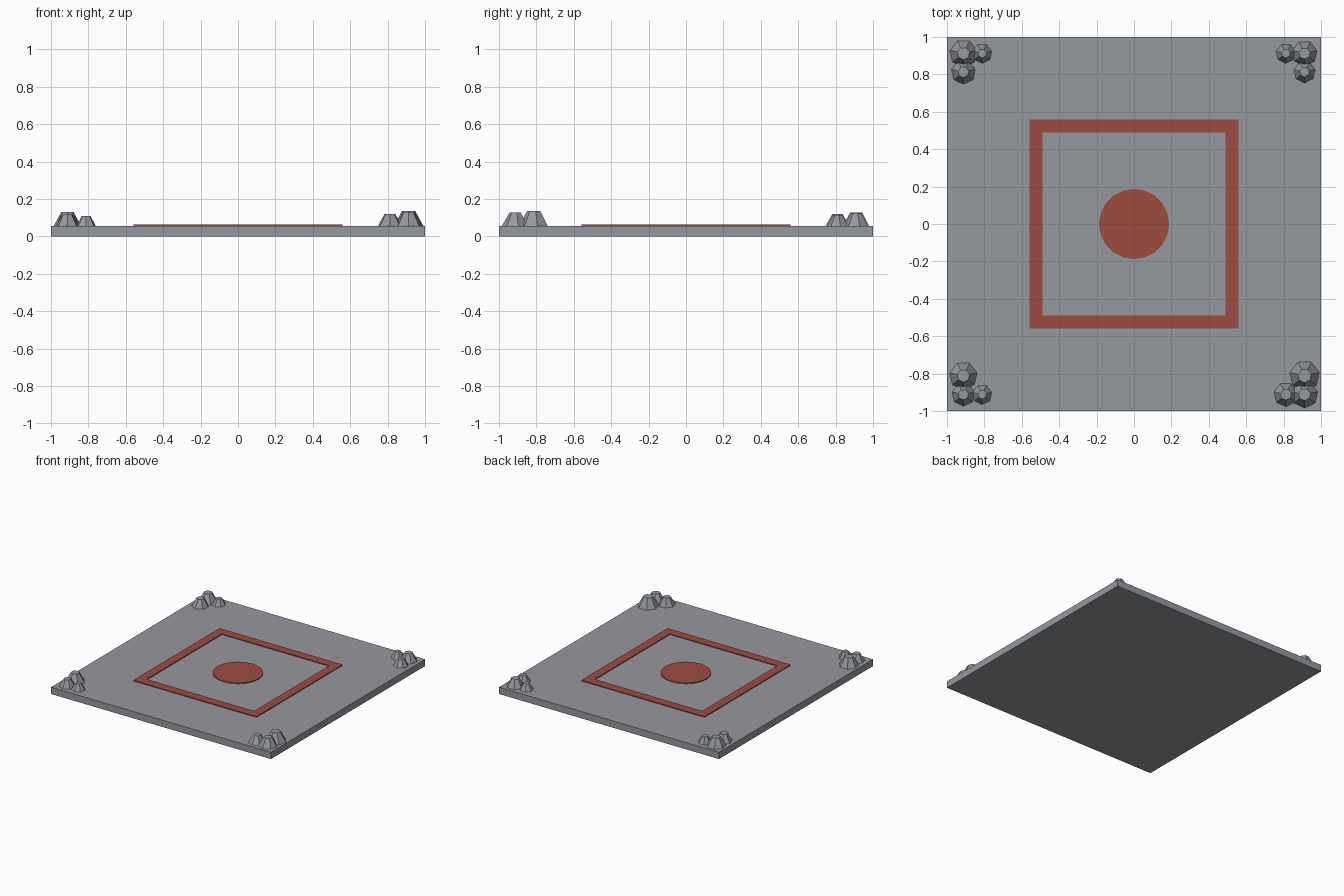
import bpy
import math

cube = bpy.data.objects.get("Cube")
if cube:
    bpy.data.objects.remove(cube, do_unlink=True)

SLAB_TOP = 0.056
MARK_TOP = 0.063


def material(name, rgb):
    mat = bpy.data.materials.new(name)
    mat.use_nodes = True
    colour = (*rgb, 1)
    mat.diffuse_color = colour
    mat.node_tree.nodes["Principled BSDF"].inputs["Base Color"].default_value = colour
    return mat


stone = material("stone grey", (0.30, 0.315, 0.345))
paint = material("brick red", (0.33, 0.072, 0.051))


def finish(name, mat):
    obj = bpy.context.object
    obj.name = name
    obj.data.materials.append(mat)
    return obj


def box(name, mat, x, y, z0, z1, width, depth):
    bpy.ops.mesh.primitive_cube_add(size=1, location=(x, y, (z0 + z1) / 2))
    obj = finish(name, mat)
    obj.scale = (width, depth, z1 - z0)


def rock(name, x, y, radius, turn):
    # Seven-sided tapered stone resting on the slab
    height = radius * 0.98
    bpy.ops.mesh.primitive_cone_add(
        vertices=7, radius1=radius, radius2=radius * 0.45, depth=height,
        location=(x, y, SLAB_TOP + height / 2), rotation=(0, 0, turn))
    finish(name, stone)


# Floor slab
box("floor_slab", stone, 0, 0, 0, SLAB_TOP, 2, 2)

# Square border made of four painted strips
OUTER, WIDTH = 0.56, 0.072
MID = OUTER - WIDTH / 2
for side, label in ((-1, "front"), (1, "back")):
    box(label + "_strip", paint, 0, side * MID, SLAB_TOP, MARK_TOP, 2 * OUTER, WIDTH)
for side, label in ((-1, "right"), (1, "left")):
    box(label + "_strip", paint, side * MID, 0, SLAB_TOP, MARK_TOP,
        WIDTH, 2 * (OUTER - WIDTH))

# Central painted disc
bpy.ops.mesh.primitive_cylinder_add(
    vertices=20, radius=0.188, depth=MARK_TOP - SLAB_TOP,
    location=(0, 0, (SLAB_TOP + MARK_TOP) / 2))
finish("centre_disc", paint)

# Three rocks per corner: corner stone, its neighbour along x, its neighbour along y
FAR, NEAR = 0.912, 0.812
corners = {
    "front_right": (-1, -1, (0.062, 0.053, 0.075)),
    "front_left": (1, -1, (0.072, 0.065, 0.081)),
    "back_right": (-1, 1, (0.074, 0.053, 0.065)),
    "back_left": (1, 1, (0.068, 0.053, 0.058)),
}
for label, (sx, sy, radii) in corners.items():
    spots = ((FAR, FAR), (NEAR, FAR), (FAR, NEAR))
    for i, ((x, y), radius) in enumerate(zip(spots, radii)):
        rock(f"{label}_rock_{i + 1}", sx * x, sy * y, radius, i * 0.9 + math.pi / 7 * sx)
